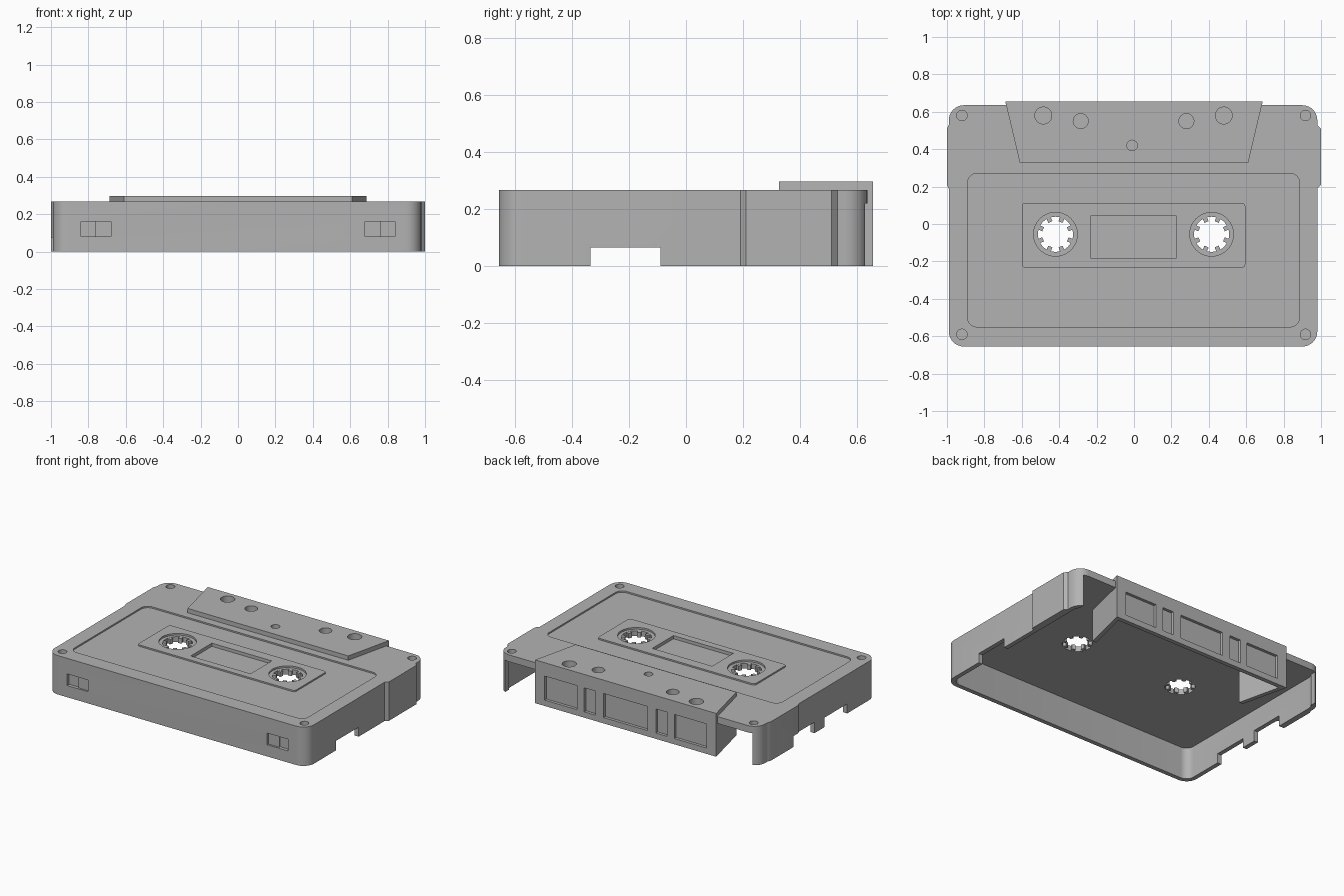
import bpy, bmesh, math
from mathutils import Matrix

cube = bpy.data.objects.get("Cube")
if cube:
    bpy.data.objects.remove(cube, do_unlink=True)

grey = bpy.data.materials.new("shell_grey")
grey.use_nodes = True
colour = (0.45, 0.45, 0.45, 1)
grey.diffuse_color = colour
grey.node_tree.nodes["Principled BSDF"].inputs["Base Color"].default_value = colour

TOP, CEIL, HEAD = 0.267, 0.22, 0.297


def finish(name, bm):
    bmesh.ops.recalc_face_normals(bm, faces=bm.faces)
    mesh = bpy.data.meshes.new(name)
    bm.to_mesh(mesh)
    bm.free()
    mesh.materials.append(grey)
    ob = bpy.data.objects.new(name, mesh)
    bpy.context.collection.objects.link(ob)
    return ob


def prism(name, outline, z0, z1):
    bm = bmesh.new()
    face = bm.faces.new([bm.verts.new((x, y, z0)) for x, y in outline])
    ext = bmesh.ops.extrude_face_region(bm, geom=[face])
    top = [v for v in ext["geom"] if isinstance(v, bmesh.types.BMVert)]
    bmesh.ops.translate(bm, verts=top, vec=(0, 0, z1 - z0))
    return finish(name, bm)


def rounded(x0, x1, y0, y1, r, steps=8):
    pts = []
    corners = [(x1 - r, y1 - r), (x0 + r, y1 - r), (x0 + r, y0 + r), (x1 - r, y0 + r)]
    for q, (cx, cy) in enumerate(corners):
        for i in range(steps + 1):
            a = math.pi / 2 * (q + i / steps)
            pts.append((cx + r * math.cos(a), cy + r * math.sin(a)))
    return pts


def circle(cx, cy, r, n=40):
    return [(cx + r * math.cos(math.tau * i / n), cy + r * math.sin(math.tau * i / n))
            for i in range(n)]


def box(x0, x1, y0, y1):
    return [(x0, y0), (x1, y0), (x1, y1), (x0, y1)]


def cut(targets, outline, z0, z1):
    cutter = prism("cutter", outline, z0, z1)
    cutter.hide_render = True
    for ob in targets:
        mod = ob.modifiers.new("cut", "BOOLEAN")
        mod.operation, mod.solver, mod.object = "DIFFERENCE", "EXACT", cutter
        bpy.context.view_layer.update()
        result = bpy.data.meshes.new_from_object(
            ob.evaluated_get(bpy.context.evaluated_depsgraph_get()))
        ob.modifiers.clear()
        ob.data = result
    bpy.data.objects.remove(cutter, do_unlink=True)


# Main shell, hollow from below, with the back open beside the head
shell = prism("shell", rounded(-0.99, 0.98, -0.655, 0.635, 0.08), 0, TOP)
cut([shell], rounded(-0.96, 0.95, -0.625, 0.605, 0.055), -0.1, CEIL)
cut([shell], box(-0.945, 0.935, 0.5, 0.7), -0.1, CEIL)

# Flared grips on both sides
left_grip = prism("left_grip", [(0.965, 0.19), (0.98, 0.19), (1, 0.21), (1, 0.51),
                                (0.98, 0.53), (0.965, 0.53)], 0, TOP)
right_grip = prism("right_grip", [(-0.975, 0.19), (-0.99, 0.19), (-1, 0.21), (-1, 0.51),
                                  (-0.99, 0.53), (-0.975, 0.53)], 0, TOP)

# Notches along the bottom edges of the side walls
cut([shell], box(-1.1, 1.1, -0.335, -0.09), -0.1, 0.065)
cut([shell, right_grip], box(-1.1, -0.9, 0.02, 0.26), -0.1, 0.075)

# Label recess and raised centre panel
cut([shell], rounded(-0.89, 0.885, -0.55, 0.27, 0.05), 0.257, 0.4)
panel = prism("centre_panel", rounded(-0.6, 0.595, -0.235, 0.113, 0.02), 0.25, TOP)
cut([shell, panel], box(-0.23, 0.225, -0.185, 0.045), 0.245, 0.4)

# Toothed hubs set into round bores
hubs = []
for name, cx in (("right_hub", -0.42), ("left_hub", 0.415)):
    cy = -0.055
    cut([shell, panel], circle(cx, cy, 0.117), 0.1, 0.4)
    hub = prism(name, circle(cx, cy, 0.119), CEIL, 0.255)
    cut([hub], circle(cx, cy, 0.094), 0.1, 0.4)
    bm = bmesh.new()
    bm.from_mesh(hub.data)
    for i in range(8):
        a = math.tau * (i + 0.5) / 8
        place = (Matrix.Translation((cx, cy, 0.2375)) @ Matrix.Rotation(a, 4, "Z")
                 @ Matrix.Translation((0.086, 0, 0)) @ Matrix.Diagonal((0.03, 0.024, 0.033, 1)))
        bmesh.ops.create_cube(bm, size=1, matrix=place)
    bm.to_mesh(hub.data)
    bm.free()
    hubs.append(hub)

# Corner screw recesses
for x in (-0.92, 0.917):
    for y in (-0.59, 0.58):
        cut([shell], circle(x, y, 0.028, 24), 0.237, 0.4)

# Tab pockets on the front, the outer half deeper
for side in (-1, 1):
    outer, middle, inner = (side * v for v in (0.84, 0.763, 0.68))
    cut([shell], box(min(outer, middle), max(outer, middle), -0.7, -0.632), 0.08, 0.16)
    cut([shell], box(min(inner, middle), max(inner, middle), -0.7, -0.642), 0.08, 0.16)

# Raised head block with its round recesses
head = prism("head_block", [(-0.61, 0.325), (0.61, 0.325), (0.688, 0.655), (-0.688, 0.655)],
             0.225, HEAD)
for x, y, r in ((-0.485, 0.58, 0.045), (0.48, 0.58, 0.045), (-0.285, 0.55, 0.04),
                (0.28, 0.55, 0.04), (-0.01, 0.42, 0.028)):
    cut([head, shell], circle(x, y, r, 32), 0.25, 0.4)

# Back plate and slanted side walls under the head block
half = [(0.688, 0.655), (0.61, 0.325), (0.58, 0.325), (0.651, 0.625)]
walls = prism("head_walls", half + [(-x, y) for x, y in reversed(half)], 0, 0.225)
for x0, x1 in ((-0.615, -0.37), (-0.315, -0.23), (-0.168, 0.168), (0.23, 0.315), (0.37, 0.615)):
    cut([walls], box(x0, x1, 0.635, 0.7), 0.04, 0.205)

# Smooth the rounded surfaces, keeping edges crisp
bpy.ops.object.select_all(action="DESELECT")
for ob in [shell, left_grip, right_grip, panel, head, walls] + hubs:
    ob.select_set(True)
    bpy.context.view_layer.objects.active = ob
bpy.ops.object.shade_smooth_by_angle(angle=math.radians(30))
